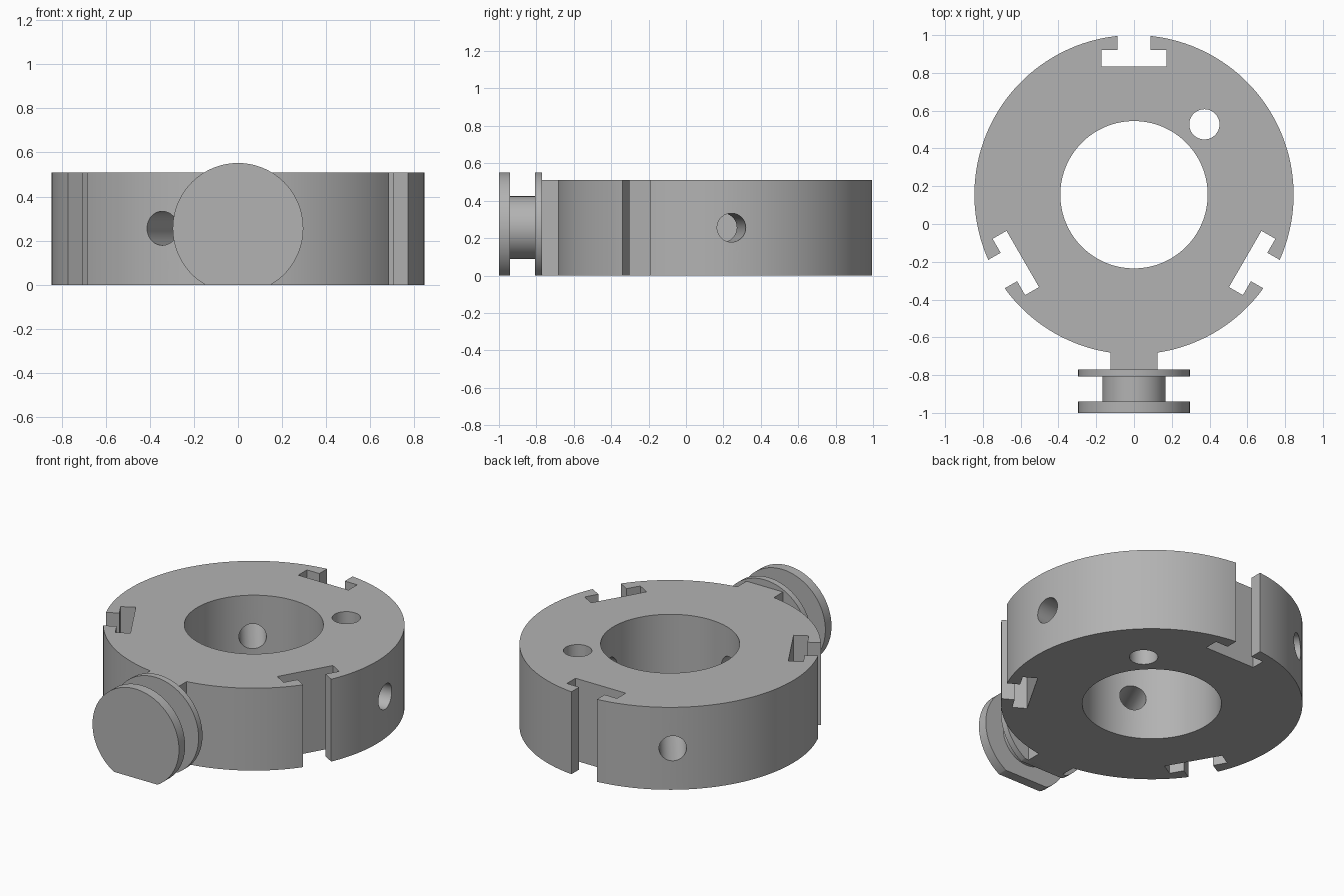
import bpy
from math import radians, cos, sin, pi
from mathutils import Matrix, Vector

HEIGHT, MID = 0.51, 0.256
CENTRE_Y, OUTER, BORE = 0.155, 0.845, 0.39

cube = bpy.data.objects.get("Cube")
if cube:
    bpy.data.objects.remove(cube, do_unlink=True)

grey = bpy.data.materials.new("plain grey")
grey.use_nodes = True
colour = (0.45, 0.45, 0.45, 1)
grey.diffuse_color = colour
grey.node_tree.nodes["Principled BSDF"].inputs["Base Color"].default_value = colour


def cylinder(name, radius, depth, matrix, sides=128):
    bpy.ops.mesh.primitive_cylinder_add(vertices=sides, radius=radius, depth=depth)
    obj = bpy.context.object
    obj.name = name
    obj.data.transform(matrix)
    obj.data.materials.append(grey)
    return obj


def box(name, low, high, matrix=Matrix()):
    low, high = Vector(low), Vector(high)
    bpy.ops.mesh.primitive_cube_add(size=1)
    obj = bpy.context.object
    obj.name = name
    obj.data.transform(matrix @ Matrix.Translation((low + high) / 2)
                       @ Matrix.Diagonal((*(high - low), 1)))
    obj.data.materials.append(grey)
    return obj


def combine(target, tool, operation="DIFFERENCE"):
    """Apply a boolean and remove the tool object."""
    tool.hide_render = True
    mod = target.modifiers.new("boolean", "BOOLEAN")
    mod.operation, mod.object, mod.solver = operation, tool, "EXACT"
    bpy.context.view_layer.objects.active = target
    bpy.ops.object.modifier_apply(modifier=mod.name)
    bpy.data.objects.remove(tool, do_unlink=True)


def smooth(obj):
    bpy.ops.object.select_all(action="DESELECT")
    obj.select_set(True)
    bpy.context.view_layer.objects.active = obj
    bpy.ops.object.shade_smooth_by_angle(angle=radians(30))


def around(angle):
    """Frame at the ring centre whose x axis points outward at the angle."""
    return Matrix.Translation((0, CENTRE_Y, 0)) @ Matrix.Rotation(radians(angle), 4, "Z")


# Ring body with the neck that carries the spool
ring = cylinder("ring_body", OUTER, HEIGHT,
                Matrix.Translation((0, CENTRE_Y, HEIGHT / 2)), 192)
combine(ring, box("neck", (-0.125, -0.775, 0), (0.125, -0.6, HEIGHT)), "UNION")

# Central bore and the small upright hole
combine(ring, cylinder("bore_cutter", BORE, 2, Matrix.Translation((0, CENTRE_Y, 0))))
combine(ring, cylinder("upright_hole_cutter", 0.08, 2,
                       around(45) @ Matrix.Translation((0.527, 0, 0)), 64))

# Three T-shaped slots through the rim
for angle in (90, 210, 330):
    slot = box("slot_cutter", (0.68, -0.172, -1), (0.765, 0.172, 1), around(angle))
    combine(slot, box("slot_mouth", (0.72, -0.087, -1), (1, 0.087, 1), around(angle)), "UNION")
    combine(ring, slot)

# Three radial holes through the wall
for angle in (6, 126, 246):
    place = (around(angle) @ Matrix.Translation((0.62, 0, MID))
             @ Matrix.Rotation(pi / 2, 4, "Y"))
    combine(ring, cylinder("radial_hole_cutter", 0.077, 0.7, place, 64))
smooth(ring)

# Spool: two flanges and a hub, with the bottom trimmed flat
for name, radius, back, front in (("rear_flange", 0.296, -0.77, -0.808),
                                  ("spool_hub", 0.168, -0.8, -0.95),
                                  ("front_flange", 0.296, -0.94, -1.0)):
    place = (Matrix.Translation((0, (back + front) / 2, MID))
             @ Matrix.Rotation(pi / 2, 4, "X"))
    part = cylinder(name, radius, back - front, place)
    if "flange" in name:
        combine(part, box("trim_cutter", (-1, -2, -1), (1, 0, 0)))
    smooth(part)
